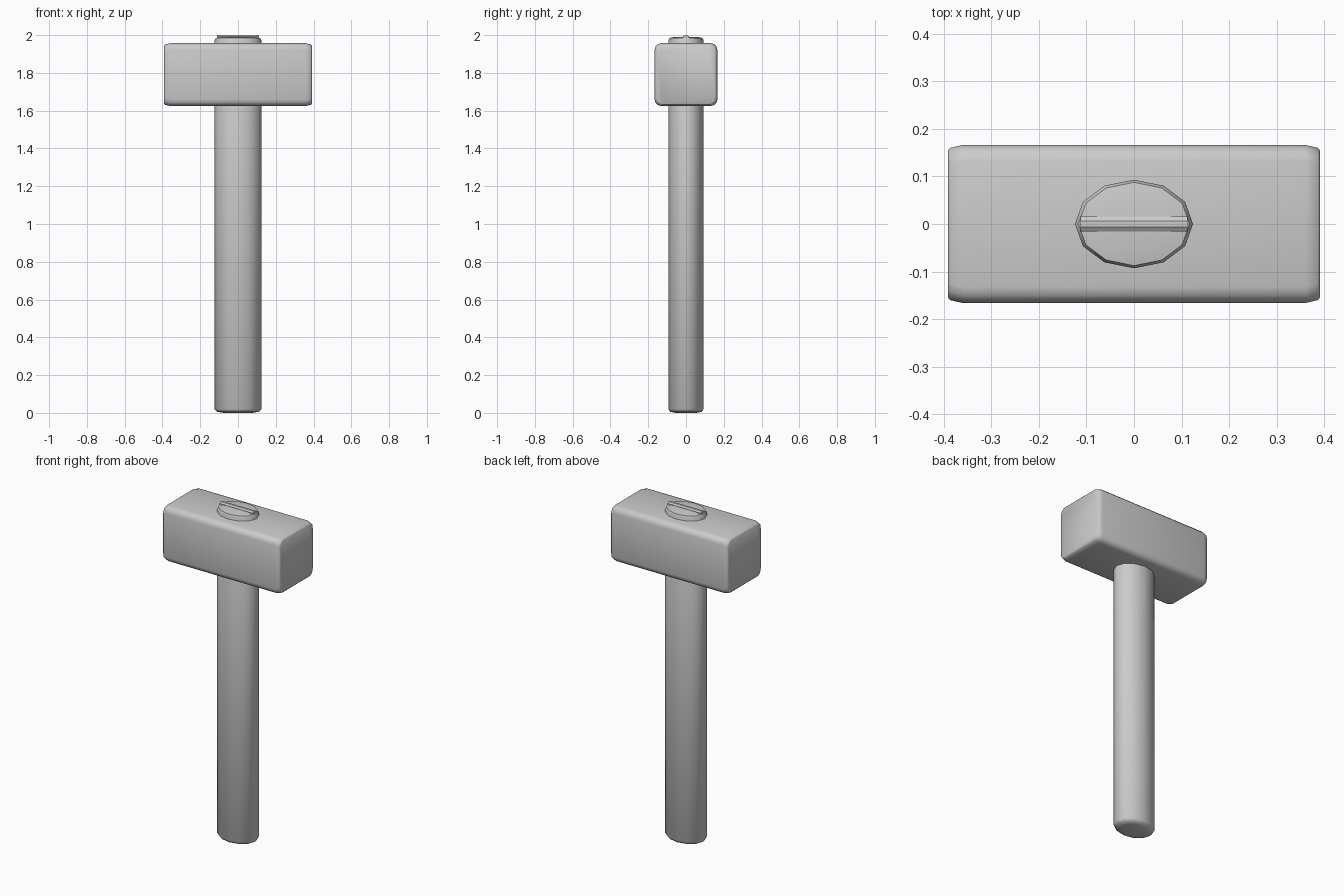
import bpy, bmesh, math

if "Cube" in bpy.data.objects:
    bpy.data.objects.remove(bpy.data.objects["Cube"])


def loft(name, rings, angle):
    """Skin a list of equal-length point rings and cap both ends."""
    bm = bmesh.new()
    loops = [[bm.verts.new(p) for p in ring] for ring in rings]
    n = len(loops[0])
    for a, b in zip(loops, loops[1:]):
        for i in range(n):
            j = (i + 1) % n
            bm.faces.new((a[i], a[j], b[j], b[i]))
    bm.faces.new(loops[0][::-1])
    bm.faces.new(loops[-1])
    bmesh.ops.recalc_face_normals(bm, faces=bm.faces)
    mesh = bpy.data.meshes.new(name)
    bm.to_mesh(mesh)
    bm.free()
    obj = bpy.data.objects.new(name, mesh)
    bpy.context.collection.objects.link(obj)
    bpy.ops.object.select_all(action='DESELECT')
    obj.select_set(True)
    bpy.context.view_layer.objects.active = obj
    bpy.ops.object.shade_smooth_by_angle(angle=math.radians(angle))
    return obj


def rounded_square(x, half, radius, zc, steps=3):
    ring = []
    for k, (sy, sz) in enumerate([(1, 1), (-1, 1), (-1, -1), (1, -1)]):
        for s in range(steps + 1):
            t = math.radians(90 * (k + s / steps))
            ring.append((x, sy * (half - radius) + radius * math.cos(t),
                         zc + sz * (half - radius) + radius * math.sin(t)))
    return ring


def oval(z, rx, ry, n=12):
    return [(rx * math.cos(2 * math.pi * i / n),
             ry * math.sin(2 * math.pi * i / n), z) for i in range(n)]


# Heavy block head with softened edges and slightly chamfered ends
loft("hammer_head", [rounded_square(x, h, 0.034, 1.791) for x, h in
     [(-0.391, 0.154), (-0.386, 0.16), (-0.36, 0.166),
      (0.36, 0.166), (0.386, 0.16), (0.391, 0.154)]], 50)

# Oval twelve-sided handle running through the head
loft("handle", [oval(z, 0.124 * s, 0.093 * s) for z, s in
     [(0.0, 0.6), (0.006, 0.9), (0.02, 1), (1.972, 1), (1.985, 0.94),
      (1.991, 0.6)]], 50)

# Wedge set into the top of the handle
loft("wedge", [[(-0.112, -w, z), (0.112, -w, z), (0.112, w, z), (-0.112, w, z)]
     for z, w in [(1.93, 0.016), (1.993, 0.016), (2.0, 0.006)]], 30)
